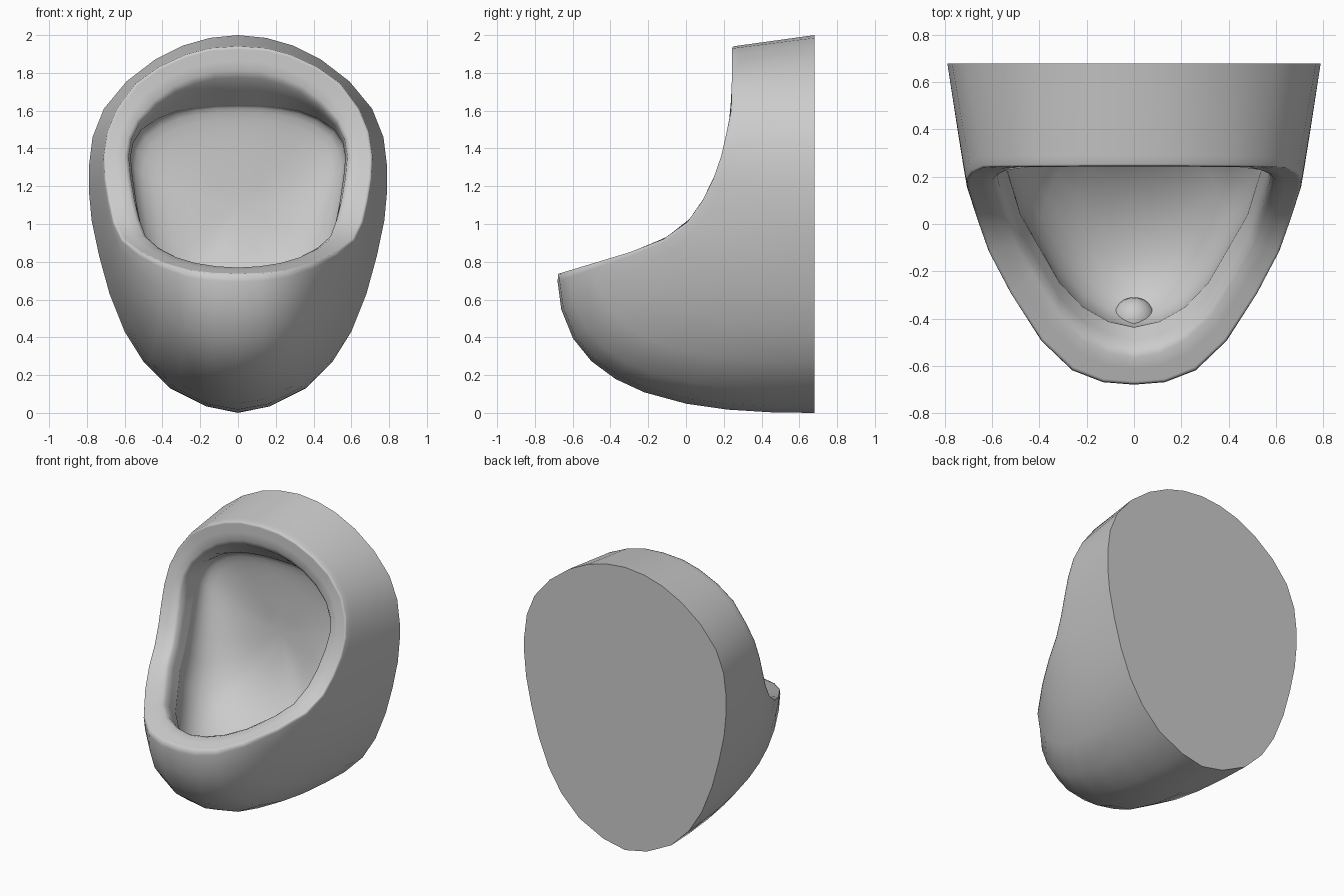
import bpy, bmesh
from mathutils import Vector

if "Cube" in bpy.data.objects:
    bpy.data.objects.remove(bpy.data.objects["Cube"])

# Half outlines from top to bottom: back x, z / outer rim x, z / inner rim x, z
HALF = [
    (0, 2.0, 0, 1.94, 0, 1.79),
    (.15, 1.985, .15, 1.93, .12, 1.785),
    (.29, 1.945, .28, 1.895, .23, 1.755),
    (.44, 1.87, .42, 1.83, .33, 1.71),
    (.59, 1.755, .54, 1.745, .43, 1.635),
    (.71, 1.61, .64, 1.61, .52, 1.54),
    (.77, 1.46, .69, 1.49, .565, 1.45),
    (.79, 1.30, .71, 1.36, .58, 1.36),
    (.79, 1.18, .705, 1.24, .57, 1.25),
    (.775, 1.02, .685, 1.12, .55, 1.13),
    (.735, .83, .66, 1.01, .525, 1.03),
    (.68, .63, .615, .92, .49, .94),
    (.60, .43, .52, .85, .42, .88),
    (.50, .27, .39, .79, .32, .83),
    (.36, .13, .26, .753, .22, .80),
    (.17, .035, .13, .738, .11, .782),
    (0, .0, 0, .735, 0, .775),
]
# Side profile of the rim: z, y
RIM = [(.735, -.68), (.88, -.2), (.93, -.1), (1.0, 0), (1.12, .085),
       (1.24, .145), (1.37, .19), (1.6, .24), (1.94, .245)]


def rim_y(z):
    for (z0, y0), (z1, y1) in zip(RIM, RIM[1:]):
        if z <= z1:
            return y0 + (y1 - y0) * (z - z0) / (z1 - z0)
    return RIM[-1][1]


def bezier(a, b, c, d, t):
    u = 1 - t
    return a * u**3 + b * (3 * u * u * t) + c * (3 * u * t * t) + d * t**3


CENTRE = Vector((0, .48, 1.1))      # middle of the flat back wall
columns = []
for bx, bz, ox, oz, ix, iz in HALF:
    back = Vector((bx, .68, bz))
    outer = Vector((ox, rim_y(oz), oz))
    inner = Vector((ix, rim_y(iz), iz))
    # Outer shell, bulging more toward the lower front
    w = (max(0, .25 - outer.y) / .93) ** 1.5
    p1 = back.lerp(outer, 1 / 3) + Vector((0, -.127, -.248)) * w
    p2 = back.lerp(outer, 2 / 3) + Vector((0, -.465, -.44)) * w
    col = [bezier(back, p1, p2, outer, t) for t in
           (0, .12, .25, .37, .5, .6, .7, .8, .9, .98)]
    # Rounded rim
    col += [outer.lerp(inner, f) for f in (.02, .1, .5, .86)]
    # Overhanging lip wall down to the seam
    k = max(-1, min(1, (iz - 1.28) / .51))
    seam = inner + Vector((-.02 * ix, .15 + .04 * k, (-.145 - .015 * k) * k * k))
    col += [inner.lerp(seam, f) for f in (.1, .5, 1)]
    seam_row = len(col) - 1
    # Undercut bowl: floor curving up into the flat back wall
    q1 = seam + Vector((.06 * ix, .15 + .045 * k - .155 * k * k,
                        -.08 + .23 * k - .15 * k * k))
    q2 = CENTRE + Vector((ix * .7, 0, (.35 if k > 0 else .75) * k))
    col += [bezier(seam, q1, q2, CENTRE, t) for t in
            (.08, .17, .27, .38, .5, .62, .74, .87)]
    columns.append(col)

# Mirror the columns and join them into one closed shell
columns += [[Vector((-p.x, p.y, p.z)) for p in c] for c in columns[-2:0:-1]]
bm = bmesh.new()
grid = [[bm.verts.new(p) for p in c] for c in columns]
pole = bm.verts.new(CENTRE)
n = len(grid)
for i in range(n):
    a, b = grid[i], grid[(i + 1) % n]
    for j in range(len(a) - 1):
        bm.faces.new((a[j], a[j + 1], b[j + 1], b[j]))
    bm.faces.new((a[-1], pole, b[-1]))
bm.faces.new([c[0] for c in grid])
bmesh.ops.recalc_face_normals(bm, faces=bm.faces)
for f in bm.faces:
    f.smooth = True
# Sharp edges: back outline and lip seam
for i in range(n):
    for row in (0, seam_row):
        bm.edges.get((grid[i][row], grid[(i + 1) % n][row])).smooth = False
mesh = bpy.data.meshes.new("urinal_body")
bm.to_mesh(mesh)
bm.free()
body = bpy.data.objects.new("urinal_body", mesh)
bpy.context.collection.objects.link(body)

# Drain dome at the front of the bowl floor
bpy.ops.mesh.primitive_uv_sphere_add(segments=24, ring_count=12, radius=.09,
                                     location=(0, -.4, .45))
drain = bpy.context.object
drain.name = "drain_dome"
bpy.ops.object.shade_smooth()
